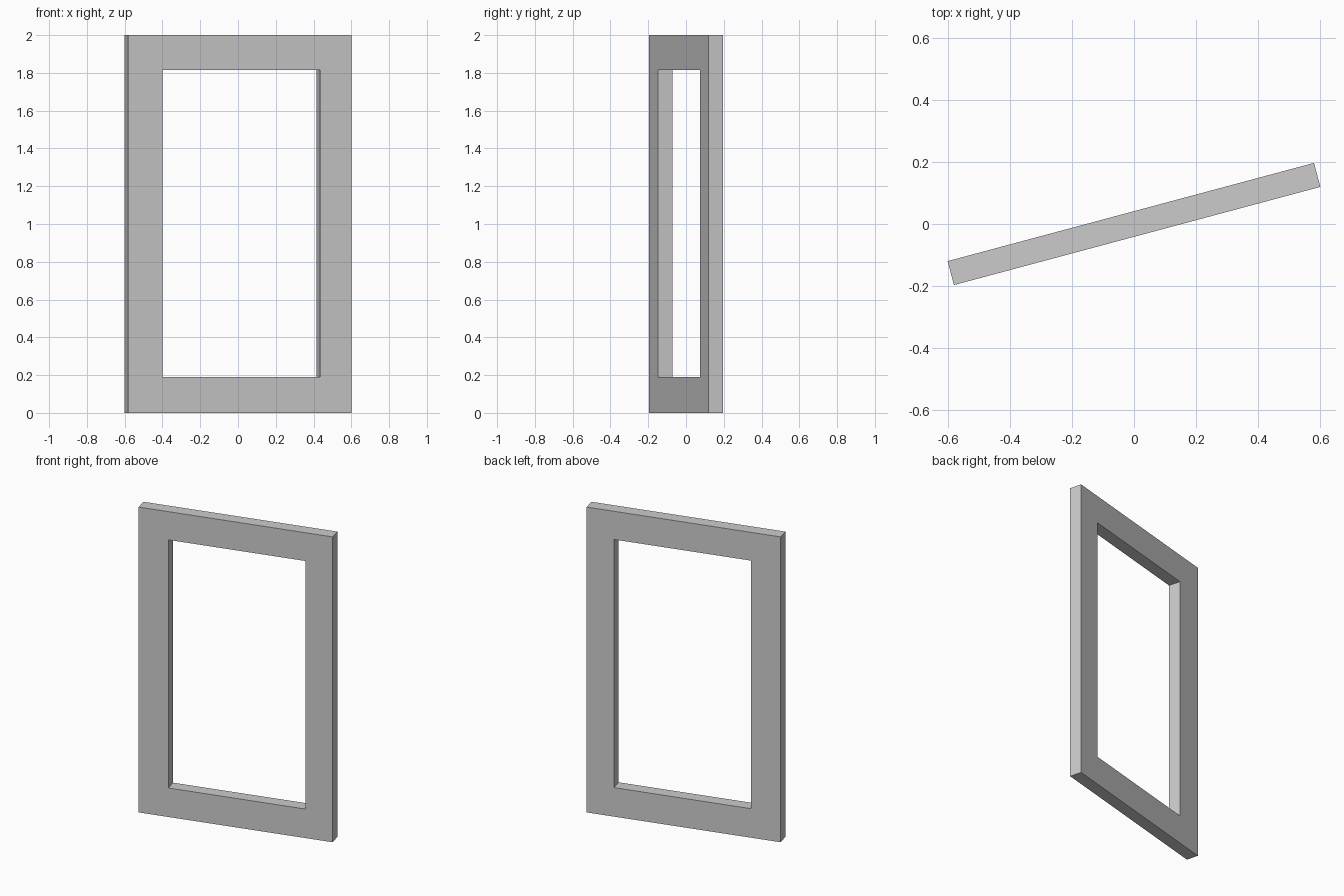
import bpy, bmesh, math
from mathutils import Matrix

if "Cube" in bpy.data.objects:
    bpy.data.objects.remove(bpy.data.objects["Cube"])

W, H, T = 1.225, 2.0, 0.08          # outer width, height, thickness
L, R, B, TOP = -0.425, 0.44, 0.19, 1.815  # opening limits


def rect(bm, x0, x1, z0, z1):
    return [bm.verts.new((x, -T / 2, z))
            for x, z in ((x0, z0), (x1, z0), (x1, z1), (x0, z1))]


# Front face of the frame as a mitred ring, extruded to thickness
bm = bmesh.new()
outer = rect(bm, -W / 2, W / 2, 0, H)
inner = rect(bm, L, R, B, TOP)
for i in range(4):
    j = (i + 1) % 4
    bm.faces.new((outer[i], outer[j], inner[j], inner[i]))
ext = bmesh.ops.extrude_face_region(bm, geom=bm.faces[:], use_keep_orig=True)
moved = [g for g in ext["geom"] if isinstance(g, bmesh.types.BMVert)]
bmesh.ops.translate(bm, verts=moved, vec=(0, T, 0))
bmesh.ops.recalc_face_normals(bm, faces=bm.faces[:])

# Turn the frame partly open about the vertical axis
bm.transform(Matrix.Rotation(math.radians(15), 4, 'Z'))

mesh = bpy.data.meshes.new("window_frame")
bm.to_mesh(mesh)
bm.free()
bpy.context.collection.objects.link(bpy.data.objects.new("window_frame", mesh))
